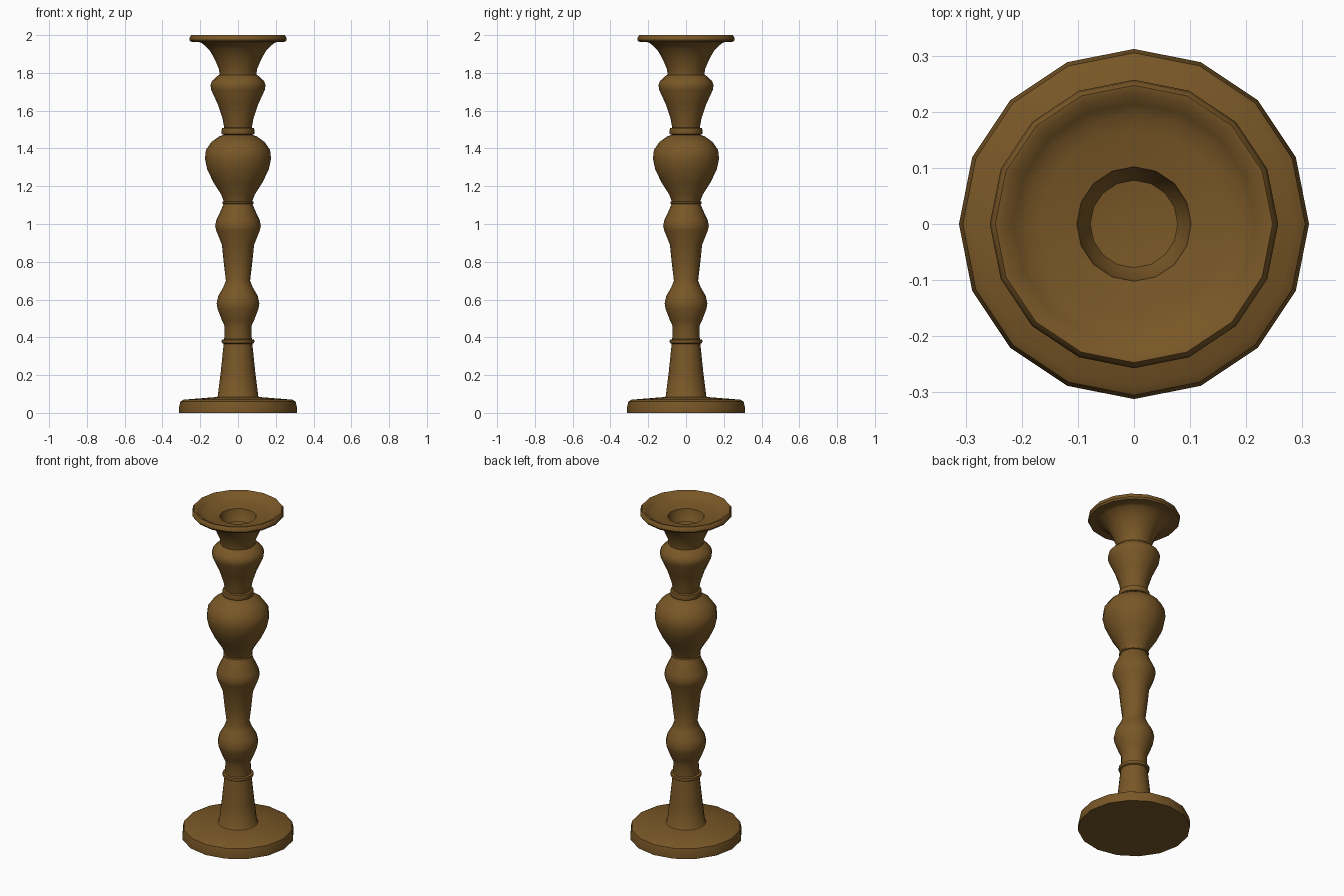
import bpy, bmesh, math

SIDES = 16
wood = bpy.data.materials.new("brown_wood")
wood.diffuse_color = (0.19, 0.095, 0.02, 1)


def lathe(name, profile):
    """Revolve a (radius, height) profile about z; zero radii become poles."""
    bm = bmesh.new()
    rings = []
    for r, z in profile:
        if r == 0:
            rings.append([bm.verts.new((0, 0, z))] * SIDES)
        else:
            rings.append([bm.verts.new((r * math.cos(math.tau * i / SIDES),
                                        r * math.sin(math.tau * i / SIDES), z))
                          for i in range(SIDES)])
    for low, high in zip(rings, rings[1:]):
        for i in range(SIDES):
            j = (i + 1) % SIDES
            quad = [low[i], low[j], high[j], high[i]]
            bm.faces.new(list(dict.fromkeys(quad)))
    bmesh.ops.recalc_face_normals(bm, faces=bm.faces)
    mesh = bpy.data.meshes.new(name)
    bm.to_mesh(mesh)
    bm.free()
    mesh.materials.append(wood)
    obj = bpy.data.objects.new(name, mesh)
    bpy.context.collection.objects.link(obj)
    bpy.ops.object.select_all(action='DESELECT')
    obj.select_set(True)
    bpy.context.view_layer.objects.active = obj
    bpy.ops.object.shade_smooth_by_angle(angle=math.radians(40))


# One continuous turned piece, from the foot up to the candle socket
foot = [(0, 0), (0.312, 0), (0.312, 0.03), (0.305, 0.06), (0.288, 0.07), (0.112, 0.084)]
lower_stem = [(0.107, 0.09), (0.092, 0.21), (0.076, 0.365),
              (0.085, 0.37), (0.087, 0.378), (0.085, 0.387), (0.073, 0.39)]
lower_bulb = [(0.071, 0.46), (0.085, 0.49), (0.108, 0.55), (0.113, 0.58),
              (0.104, 0.62), (0.078, 0.665), (0.064, 0.70)]
middle_stem = [(0.076, 0.80), (0.085, 0.89), (0.115, 0.965), (0.121, 0.99),
               (0.115, 1.02), (0.087, 1.08), (0.077, 1.105),
               (0.083, 1.108), (0.083, 1.117), (0.076, 1.12)]
upper_bulb = [(0.088, 1.155), (0.13, 1.22), (0.163, 1.29), (0.175, 1.345),
              (0.17, 1.392), (0.14, 1.435), (0.098, 1.465), (0.076, 1.472),
              (0.086, 1.477), (0.088, 1.49), (0.085, 1.507), (0.073, 1.51)]
collar = [(0.082, 1.56), (0.105, 1.63), (0.142, 1.71), (0.146, 1.735),
          (0.138, 1.757), (0.107, 1.785), (0.097, 1.79)]
cup = [(0.101, 1.82), (0.122, 1.87), (0.15, 1.92), (0.19, 1.957), (0.205, 1.963),
       (0.25, 1.965), (0.257, 1.975), (0.255, 1.99), (0.247, 2.0)]
socket = [(0.235, 1.998), (0.215, 1.98), (0.195, 1.968), (0.168, 1.962),
          (0.102, 1.952), (0.096, 1.92), (0.078, 1.885), (0, 1.875)]

lathe("candlestick", foot + lower_stem + lower_bulb + middle_stem
      + upper_bulb + collar + cup + socket)
